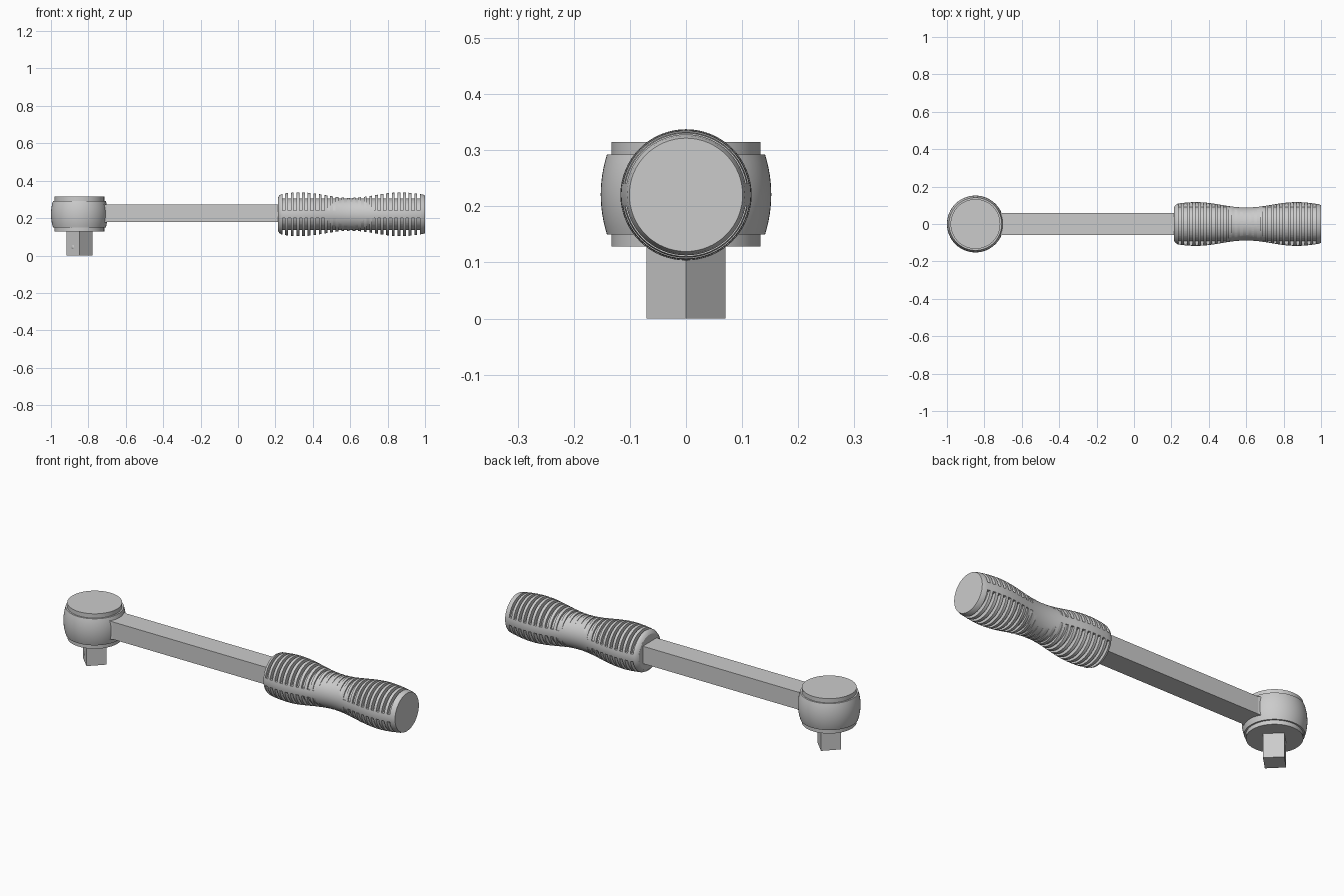
import bpy, bmesh
from math import cos, sin, pi, asin, radians
from mathutils import Matrix, Vector

if "Cube" in bpy.data.objects:
    bpy.data.objects.remove(bpy.data.objects["Cube"])

HEAD_X = -0.848
AXIS_Z = 0.2205


def finish(name, bm, smooth=None):
    bmesh.ops.recalc_face_normals(bm, faces=bm.faces)
    mesh = bpy.data.meshes.new(name)
    bm.to_mesh(mesh)
    bm.free()
    obj = bpy.data.objects.new(name, mesh)
    bpy.context.collection.objects.link(obj)
    if smooth:
        shade(obj, smooth)
    return obj


def select(obj):
    bpy.ops.object.select_all(action='DESELECT')
    obj.select_set(True)
    bpy.context.view_layer.objects.active = obj


def shade(obj, angle=30):
    select(obj)
    bpy.ops.object.shade_smooth_by_angle(angle=radians(angle))


def lathe(name, profile, matrix, steps=64, smooth=30):
    """Revolve (radius, height) points about local z, then place them."""
    bm = bmesh.new()
    verts = [bm.verts.new((r, 0, h)) for r, h in profile]
    edges = [bm.edges.new(pair) for pair in zip(verts, verts[1:])]
    bmesh.ops.spin(bm, geom=verts + edges, axis=(0, 0, 1), cent=(0, 0, 0),
                   angle=2 * pi, steps=steps)
    bmesh.ops.remove_doubles(bm, verts=bm.verts, dist=1e-5)
    bm.transform(matrix)
    return finish(name, bm, smooth)


def box(name, size, matrix):
    bm = bmesh.new()
    bmesh.ops.create_cube(bm, size=1, matrix=matrix @ Matrix.Diagonal((*size, 1)))
    return finish(name, bm)


def carve(target, cutter):
    cutter.hide_render = True
    mod = target.modifiers.new("carve", 'BOOLEAN')
    mod.operation = 'DIFFERENCE'
    mod.solver = 'EXACT'
    mod.object = cutter
    select(target)
    bpy.ops.object.modifier_apply(modifier=mod.name)
    bpy.data.objects.remove(cutter)


# Ratchet head: bulged body and the disc showing above and below it
head_at = Matrix.Translation((HEAD_X, 0, 0))
bulge = [(0.141 + 0.011 * (1 - t * t), 0.221 + 0.071 * t)
         for t in (i / 6 for i in range(-6, 7))]
lathe("head_body", [(0, 0.15)] + bulge + [(0, 0.292)], head_at)
lathe("head_caps", [(0, 0.128), (0.133, 0.128), (0.133, 0.315), (0, 0.315)], head_at)

# Square drive, turned on its corner, with a ball catch in one face
drive = box("square_drive", (0.099, 0.099, 0.14),
            Matrix.Translation((HEAD_X, 0, 0.07)) @ Matrix.Rotation(pi / 4, 4, 'Z'))
out = Vector((-1, -1, 0)).normalized()
hole_at = Vector((HEAD_X, 0, 0.045)) + out * 0.0495
turn = out.to_track_quat('Z', 'Y').to_matrix().to_4x4()
hole = lathe("catch_hole_cutter", [(0, -0.025), (0.027, -0.025), (0.027, 0.02), (0, 0.02)],
             Matrix.Translation(hole_at) @ turn, 32)
carve(drive, hole)
shade(drive)
ball = [(0.021 * sin(pi * i / 12), -0.021 * cos(pi * i / 12)) for i in range(13)]
lathe("catch_ball", ball, Matrix.Translation(hole_at - out * 0.018), 24, 60)

# Shank and its slight flare where it meets the head
box("shank", (1.06, 0.117, 0.093), Matrix.Translation((-0.27, 0, 0.225)))
bm = bmesh.new()
bmesh.ops.create_cube(bm, size=1, matrix=Matrix.Translation((-0.73, 0, 0.225))
                      @ Matrix.Diagonal((0.06, 0.117, 0.093, 1)))
for v in bm.verts:
    if v.co.x < -0.73:
        v.co.y *= 1.2
        v.co.z = 0.225 + (v.co.z - 0.225) * 1.25
finish("shank_flare", bm)

# Waisted grip, lying along x
def grip_radius(x):
    return 0.1025 + 0.0145 * cos(2 * pi * (x - 0.33) / 0.54)


xs = [0.235 + 0.755 * i / 40 for i in range(41)]
profile = ([(0, 0.215), (0.091, 0.215), (0.102, 0.222)]
           + [(grip_radius(x), x) for x in xs] + [(0.101, 1.0), (0, 1.0)])
grip = lathe("grip", profile, Matrix.Translation((0, 0, AXIS_Z)) @ Matrix.Rotation(pi / 2, 4, 'Y'))

# Grip grooves: half rings above and below, leaving a solid strip on each side
def arc(ry, rz, low=0.02, steps=32):
    start = asin(low / rz)
    return [(ry * cos(a), rz * sin(a)) for a in
            (start + (pi - 2 * start) * i / steps for i in range(steps + 1))]


bm = bmesh.new()
inner, outer = arc(0.094, 0.084), arc(0.15, 0.15)
for i in range(25):
    x = 0.245 + 0.03 * i
    for side in (1, -1):
        faces = []
        rows = [[bm.verts.new((x - 0.0075, y, AXIS_Z + side * z)) for y, z in row]
                for row in (inner, outer)]
        for j in range(len(inner) - 1):
            faces.append(bm.faces.new((rows[0][j], rows[0][j + 1],
                                       rows[1][j + 1], rows[1][j])))
        ext = bmesh.ops.extrude_face_region(bm, geom=faces, use_keep_orig=True)
        moved = [g for g in ext["geom"] if isinstance(g, bmesh.types.BMVert)]
        bmesh.ops.translate(bm, verts=moved, vec=(0.015, 0, 0))
carve(grip, finish("groove_cutter", bm))
shade(grip)
